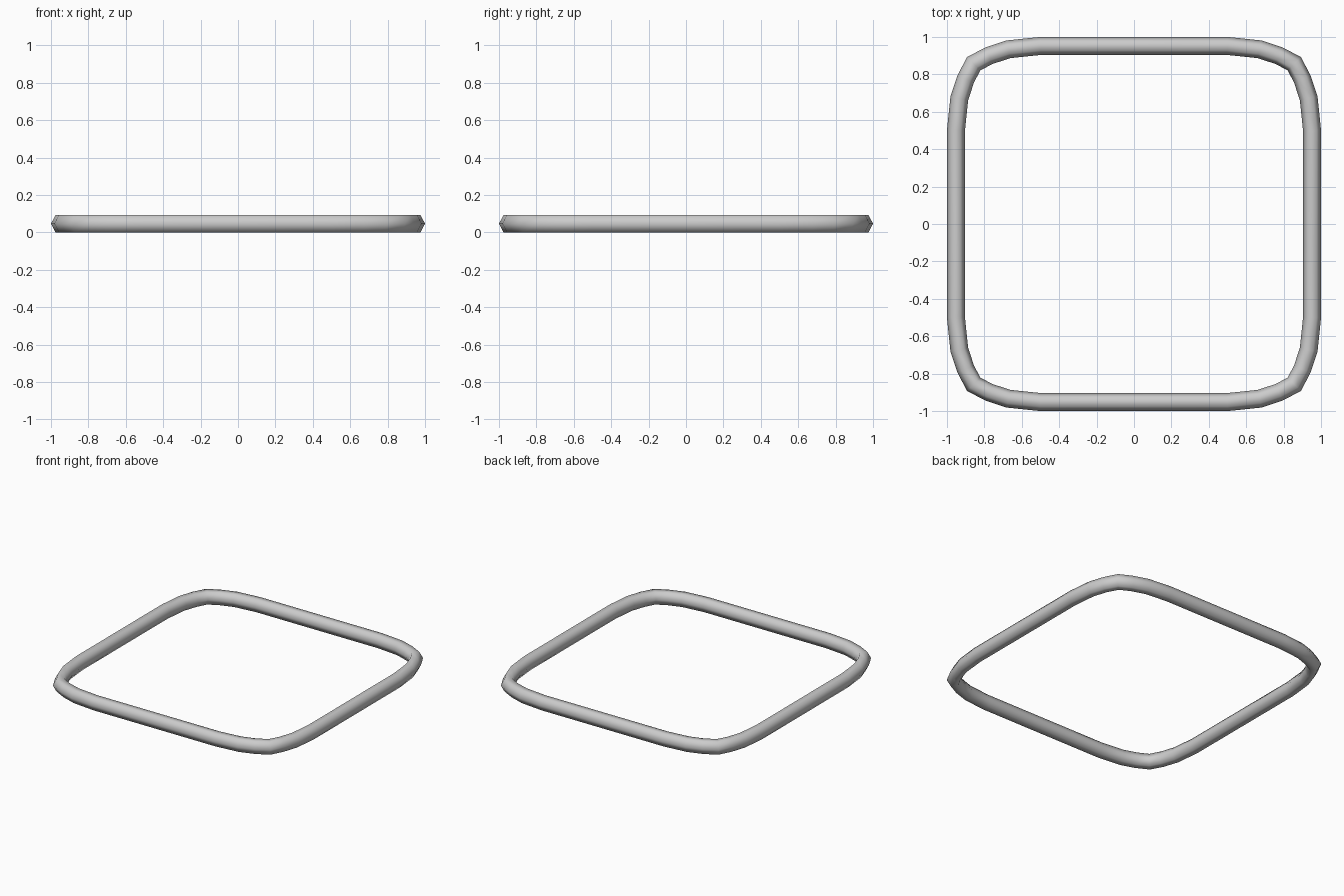
import bpy, bmesh, math
from mathutils import Vector

if "Cube" in bpy.data.objects:
    bpy.data.objects.remove(bpy.data.objects["Cube"])

HALF_W, HALF_H, SIDES = 0.048, 0.0465, 6

# Centre line: one rounded corner, turned four times
half = [(0.952, 0.5), (0.934, 0.672), (0.90, 0.775), (0.857, 0.857)]
corner = half + [(y, x) for x, y in reversed(half[:-1])]
path = []
for k in range(4):
    for x, y in corner:
        for _ in range(k):
            x, y = -y, x
        path.append(Vector((x, y, 0)))

# Sweep a six-sided section along the closed path with mitred joints
bm = bmesh.new()
rings = []
n = len(path)
for i, p in enumerate(path):
    a = (p - path[i - 1]).normalized()
    b = (path[(i + 1) % n] - p).normalized()
    t = (a + b).normalized()
    out = Vector((t.y, -t.x, 0)) / max(0.5, t.dot(a))
    ring = []
    for s in range(SIDES):
        ang = 2 * math.pi * s / SIDES
        z = HALF_H * (1 + math.sin(ang) / math.sin(math.pi / 3))
        v = p + out * HALF_W * math.cos(ang)
        ring.append(bm.verts.new((v.x, v.y, z)))
    rings.append(ring)
for i in range(n):
    r, q = rings[i], rings[(i + 1) % n]
    for s in range(SIDES):
        e = (s + 1) % SIDES
        bm.faces.new((r[s], q[s], q[e], r[e])).smooth = True
bmesh.ops.recalc_face_normals(bm, faces=bm.faces)

# Rounded square tube frame
mesh = bpy.data.meshes.new("tube_frame")
bm.to_mesh(mesh)
bm.free()
bpy.context.collection.objects.link(bpy.data.objects.new("tube_frame", mesh))
